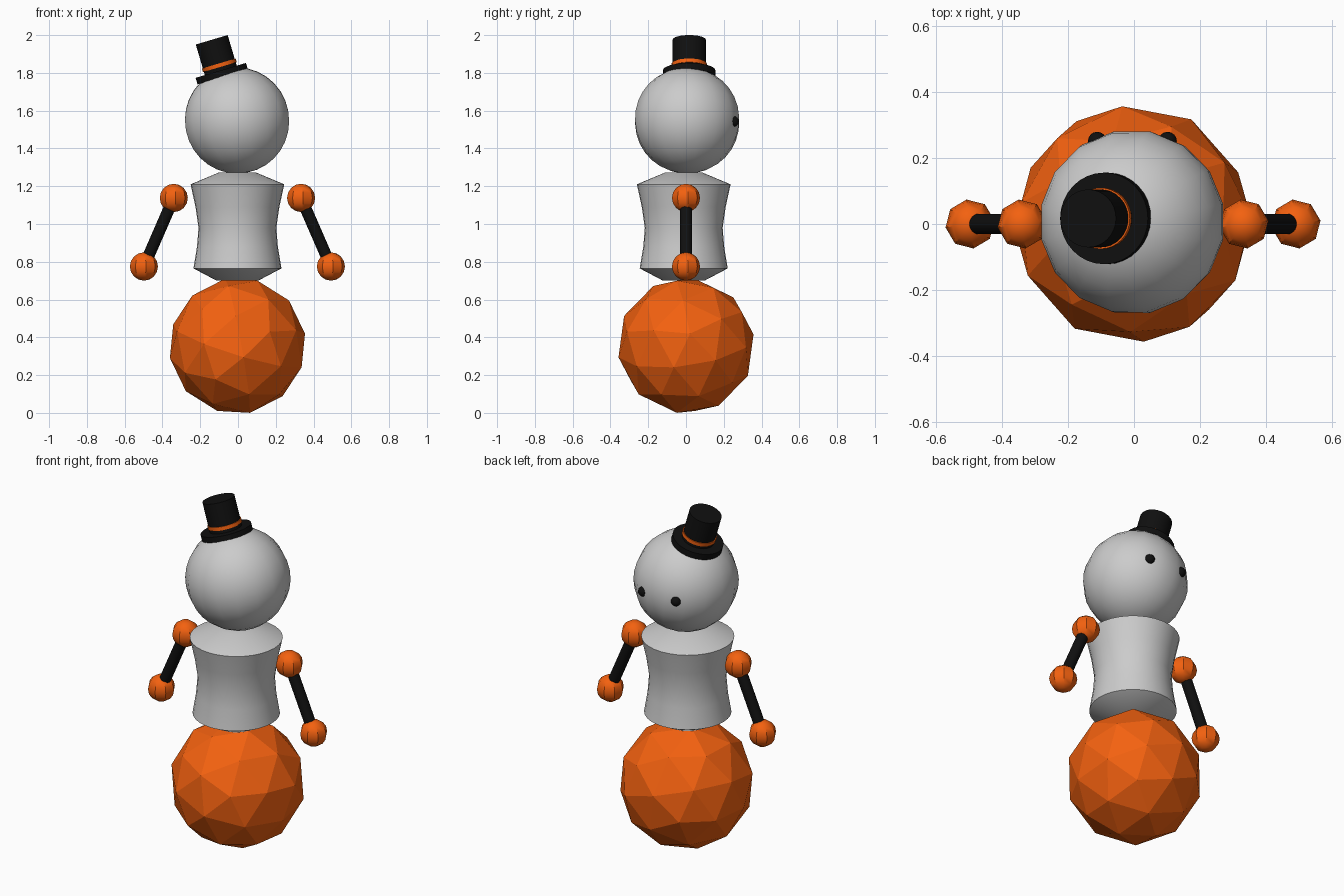
import bpy, bmesh, math
from mathutils import Vector

if "Cube" in bpy.data.objects:
    bpy.data.objects.remove(bpy.data.objects["Cube"])

ORANGE = bpy.data.materials.new("orange")
ORANGE.diffuse_color = (0.9, 0.12, 0.005, 1)
ORANGE.use_nodes = True
ORANGE.node_tree.nodes["Principled BSDF"].inputs["Base Color"].default_value = ORANGE.diffuse_color
BLACK = bpy.data.materials.new("black")
BLACK.diffuse_color = (0.005, 0.005, 0.005, 1)
BLACK.use_nodes = True
BLACK.node_tree.nodes["Principled BSDF"].inputs["Base Color"].default_value = BLACK.diffuse_color


def finish(name, mat=None, smooth=None):
    ob = bpy.context.object
    ob.name = name
    if mat:
        ob.data.materials.append(mat)
    if smooth:
        bpy.ops.object.shade_smooth_by_angle(angle=math.radians(smooth))
    return ob


def ball(name, loc, r, segs, rings, mat=None, rot=(0, 0, 0), smooth=30):
    bpy.ops.mesh.primitive_uv_sphere_add(segments=segs, ring_count=rings,
                                         radius=r, location=loc, rotation=rot)
    return finish(name, mat, smooth)


def rod(name, a, b, r, mat, verts=32):
    a, b = Vector(a), Vector(b)
    d = b - a
    bpy.ops.mesh.primitive_cylinder_add(
        vertices=verts, radius=r, depth=d.length, location=(a + b) / 2,
        rotation=d.to_track_quat('Z', 'Y').to_euler())
    return finish(name, mat, 30)


def lathe(name, profile, loc, segs=32):
    bm = bmesh.new()
    rings = [[bm.verts.new((r * math.cos(2 * math.pi * i / segs),
                            r * math.sin(2 * math.pi * i / segs), z))
              for i in range(segs)] for r, z in profile]
    for lo, hi in zip(rings, rings[1:]):
        for i in range(segs):
            j = (i + 1) % segs
            bm.faces.new((lo[i], lo[j], hi[j], hi[i]))
    bm.faces.new(rings[0][::-1])
    bm.faces.new(rings[-1])
    me = bpy.data.meshes.new(name)
    bm.to_mesh(me)
    bm.free()
    ob = bpy.data.objects.new(name, me)
    ob.location = loc
    bpy.context.collection.objects.link(ob)
    bpy.context.view_layer.objects.active = ob
    ob.select_set(True)
    return finish(name, None, 30)


# faceted base ball
bpy.ops.mesh.primitive_ico_sphere_add(
    subdivisions=2, radius=0.364, location=(-0.003, 0, 0.355),
    rotation=[math.radians(a) for a in (10, 16, 8)])
finish("base_ball", ORANGE)

# waisted torso with sloping shoulders
bpy.ops.object.select_all(action='DESELECT')
lathe("torso", [(0.11, 0.70), (0.233, 0.765), (0.214, 0.88), (0.206, 0.98),
                (0.222, 1.09), (0.248, 1.21), (0.10, 1.272)],
      (-0.003, -0.012, 0))

# head
ball("head", (-0.005, 0.006, 1.548), 0.281, 16, 16,
     rot=(0, math.radians(-11), math.radians(11.25)))

# eyes, arms and their joint balls on both sides
for side, s in (("left", -1), ("right", 1)):
    ball(side + "_eye", (s * 0.107 - 0.005, 0.252, 1.543), 0.028, 16, 8, BLACK)
    shoulder = Vector((s * 0.337 - 0.003, 0, 1.138))
    hand = Vector((s * 0.495 - 0.003, 0, 0.775))
    ball(side + "_shoulder", shoulder, 0.075, 8, 8, ORANGE,
         (0, 0, math.radians(8)))
    ball(side + "_hand", hand, 0.075, 8, 8, ORANGE, (0, 0, math.radians(8)))
    rod(side + "_arm", shoulder, hand, 0.031, BLACK)

# tilted top hat
centre = Vector((-0.086, 0.017, 1.796))
up = Vector((-math.sin(math.radians(16.5)), 0, math.cos(math.radians(16.5))))
rod("hat_brim", centre - up * 0.018, centre + up * 0.018, 0.139, BLACK)
rod("hat_crown", centre, centre + up * 0.187, 0.088, BLACK)
rod("hat_band", centre + up * 0.036, centre + up * 0.056, 0.093, ORANGE)
